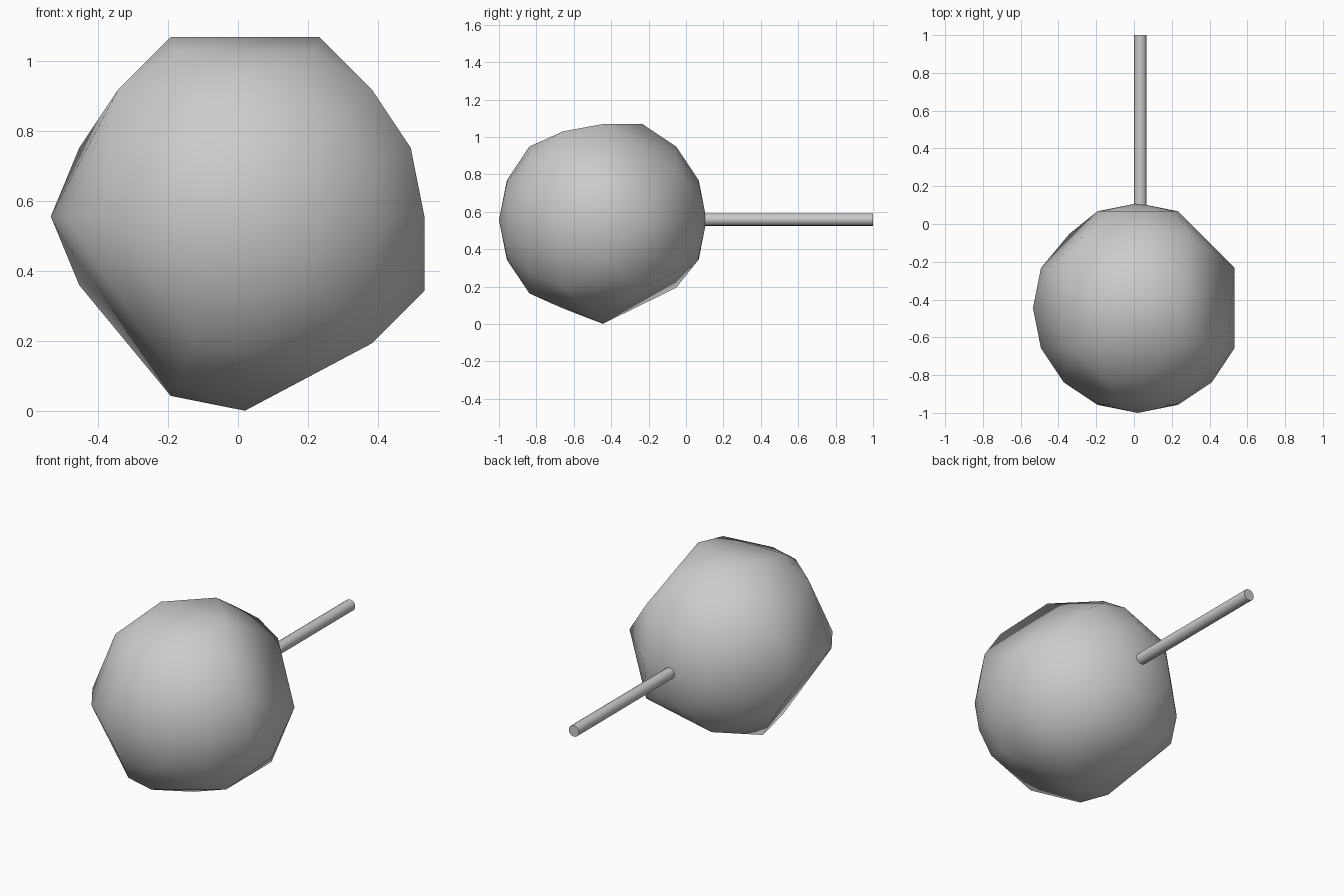
import bpy, bmesh
from math import sin, cos, pi
from mathutils import Vector

if "Cube" in bpy.data.objects:
    bpy.data.objects.remove(bpy.data.objects["Cube"])

R = 0.555
CENTRE = Vector((0.02, -0.445, 0.556))
STEP = pi / 8

# Grid points left out of each ring (ring 0 = widest, + = towards the stick),
# which leaves the chipped, faceted outline of the candy ball.
MISSING = {
    -2: {6, 7, 9, 10, 13},
    -1: {4, 7, 9, 10, 12, 13},
    0: {0, 1, 2, 4, 6, 7, 9, 10, 13, 14},
    1: {1, 2, 3, 5, 10, 11, 12, 13, 15},
    2: {0, 1, 5, 7, 8, 12, 13, 15},
}


def ball_points():
    yield Vector((0, -R, 0))
    yield Vector((0, R, 0))
    for ring in range(-3, 4):
        r, y = R * cos(ring * STEP), R * sin(ring * STEP)
        for k in range(16):
            if k not in MISSING.get(ring, ()):
                yield Vector((r * cos(k * STEP), y, r * sin(k * STEP)))


# Candy ball: faceted hull with round shading
bm = bmesh.new()
for p in ball_points():
    bm.verts.new(p)
bmesh.ops.convex_hull(bm, input=bm.verts[:])
loose = [v for v in bm.verts if not v.link_faces]
bmesh.ops.delete(bm, geom=loose, context='VERTS')
bmesh.ops.recalc_face_normals(bm, faces=bm.faces[:])
for f in bm.faces:
    f.smooth = True
mesh = bpy.data.meshes.new("candy_ball")
bm.to_mesh(mesh)
bm.free()
mesh.normals_split_custom_set_from_vertices([v.co.normalized() for v in mesh.vertices])
ball = bpy.data.objects.new("candy_ball", mesh)
ball.location = CENTRE
bpy.context.collection.objects.link(ball)

# Stick: thin rod running back from the ball
START, END = 0.08, 1.0
bpy.ops.mesh.primitive_cylinder_add(
    vertices=16, radius=0.033, depth=END - START,
    location=(0.034, (START + END) / 2, 0.558), rotation=(pi / 2, 0, 0))
stick = bpy.context.object
stick.name = "stick"
bpy.ops.object.shade_smooth_by_angle()
